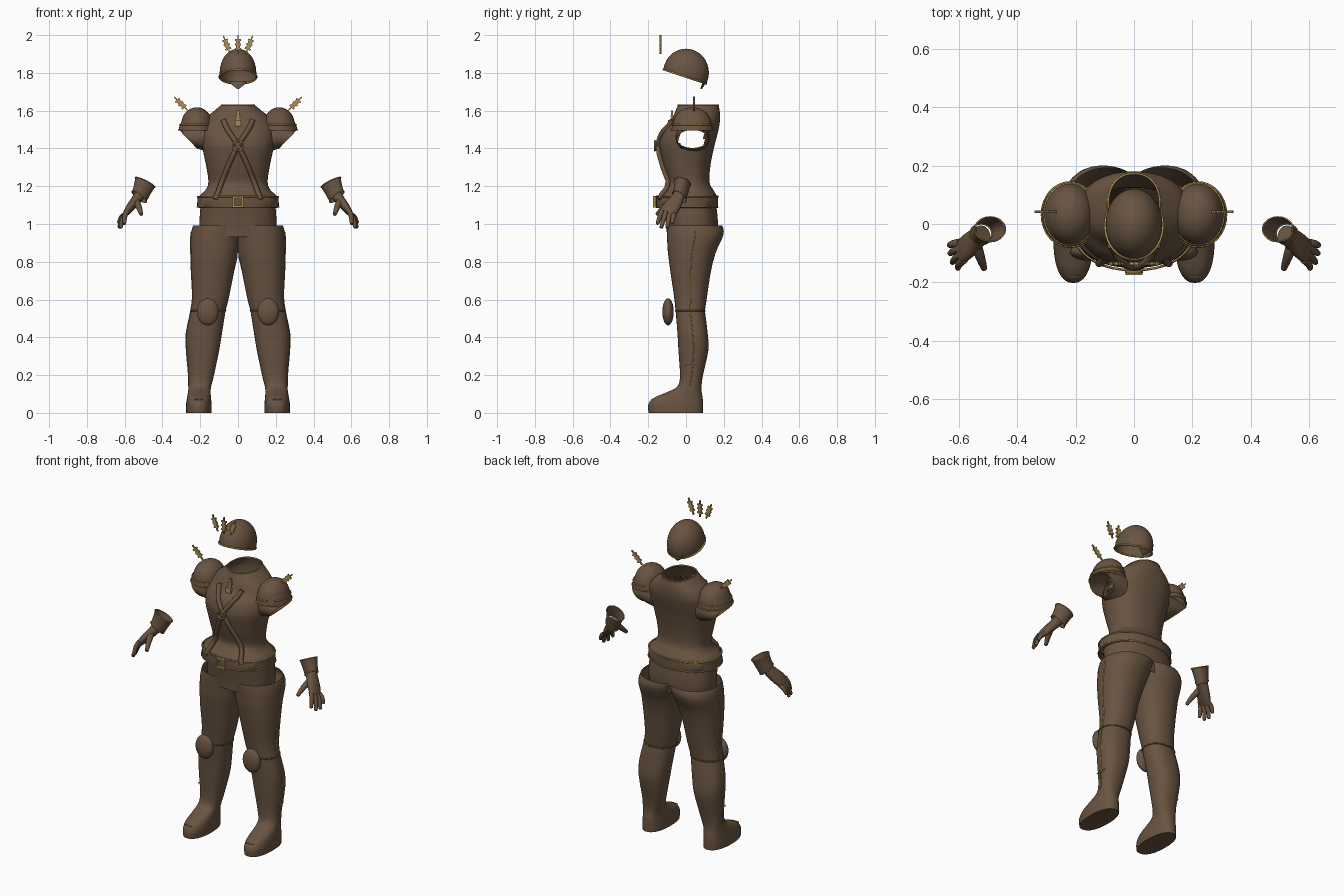
import bpy, bmesh, math
from mathutils import Matrix, Vector

cube = bpy.data.objects.get("Cube")
if cube:
    bpy.data.objects.remove(cube)


def material(name, rgb):
    m = bpy.data.materials.new(name)
    m.use_nodes = True
    m.diffuse_color = (*rgb, 1)
    m.node_tree.nodes["Principled BSDF"].inputs["Base Color"].default_value = (*rgb, 1)
    return m


LEATHER = material("brown leather", (0.14, 0.088, 0.053))
BRASS = material("brass", (0.42, 0.28, 0.085))
SIDES = ((1, "left_"), (-1, "right_"))


def finish(name, bm, mat):
    bmesh.ops.recalc_face_normals(bm, faces=bm.faces[:])
    mesh = bpy.data.meshes.new(name)
    bm.to_mesh(mesh)
    bm.free()
    mesh.materials.append(mat)
    ob = bpy.data.objects.new(name, mesh)
    bpy.context.collection.objects.link(ob)
    bpy.ops.object.select_all(action='DESELECT')
    ob.select_set(True)
    bpy.context.view_layer.objects.active = ob
    bpy.ops.object.shade_smooth_by_angle(angle=math.radians(45))
    return ob


def spline(rows, steps):
    """Catmull-Rom interpolation between rows of numbers."""
    out = []
    for i in range(len(rows) - 1):
        a, b, c, d = (rows[min(max(i + k, 0), len(rows) - 1)] for k in (-1, 0, 1, 2))
        for k in range(steps):
            t = k / steps
            out.append([q + t / 2 * (r - p + t * (2*p - 5*q + 4*r - s + t * (3*(q - r) + s - p)))
                        for p, q, r, s in zip(a, b, c, d)])
    return out + [list(rows[-1])]


def ring(z, x0, x1, y0, y1):
    """Level ring given by its limits, as centre, u axis and v axis."""
    return [(x0 + x1) / 2, (y0 + y1) / 2, z, (x1 - x0) / 2, 0, 0, 0, (y1 - y0) / 2, 0]


def loft(name, rings, side=1, power=2, n=32, steps=1, caps=(False, False),
         mat=LEATHER, half=False, hole=None):
    bm = bmesh.new()
    loops = []
    for r in spline(rings, steps):
        c, u, v = Vector(r[:3]), Vector(r[3:6]), Vector(r[6:])
        loop = []
        for i in range(n):
            a = math.tau * i / n
            cs, sn = math.cos(a), math.sin(a)
            p = (c + u * math.copysign(abs(cs) ** (2 / power), cs)
                 + v * math.copysign(abs(sn) ** (2 / power), sn))
            if half:
                p.x = max(p.x, 0.001)
            p.x *= side
            loop.append(bm.verts.new(p))
        loops.append(loop)
    for a, b in zip(loops, loops[1:]):
        for i in range(n):
            j = (i + 1) % n
            bm.faces.new((a[i], a[j], b[j], b[i]))
    for use, loop in zip(caps, (loops[0], loops[-1])):
        if use:
            bm.faces.new(loop)
    if hole:
        gone = [f for f in bm.faces if hole(f.calc_center_median())]
        bmesh.ops.delete(bm, geom=gone, context='FACES')
    return finish(name, bm, mat)


def limb(name, pts, radii, side):
    """Round-ended tube through points."""
    pts = [Vector(p) for p in pts]
    d = (pts[-1] - pts[0]).normalized()
    u = d.cross(Vector((0, 1, 0))).normalized()
    v = d.cross(u)
    rows = [[*p, *(u * r), *(v * r)] for p, r in zip(pts, radii)]
    tip, r = pts[-1], radii[-1]
    rows += [[*(tip + d * r * 0.6), *(u * r * k), *(v * r * k)] for k in (0.75,)]
    rows += [[*(tip + d * r * 0.9), *(u * r * 0.3), *(v * r * 0.3)]]
    loft(name, rows, side, n=12, steps=2, caps=(True, True))


def piping(name, pts, radius, closed=False, side=1, mat=BRASS, res=1):
    cu = bpy.data.curves.new(name, 'CURVE')
    cu.dimensions = '3D'
    cu.bevel_depth = radius
    cu.bevel_resolution = res
    cu.use_fill_caps = True
    sp = cu.splines.new('POLY')
    sp.points.add(len(pts) - 1)
    for q, p in zip(sp.points, pts):
        q.co = (p[0] * side, p[1], p[2], 1)
    sp.use_cyclic_u = closed
    cu.materials.append(mat)
    ob = bpy.data.objects.new(name, cu)
    bpy.context.collection.objects.link(ob)
    bpy.ops.object.select_all(action='DESELECT')
    ob.select_set(True)
    bpy.context.view_layer.objects.active = ob
    bpy.ops.object.convert(target='MESH')


def edge(r, power=2, n=40, grow=1.0):
    """Points around a ring, for piping."""
    c, u, v = Vector(r[:3]), Vector(r[3:6]) * grow, Vector(r[6:]) * grow
    pts = []
    for i in range(n):
        cs, sn = math.cos(math.tau * i / n), math.sin(math.tau * i / n)
        pts.append(c + u * math.copysign(abs(cs) ** (2 / power), cs)
                   + v * math.copysign(abs(sn) ** (2 / power), sn))
    return pts


def boxes(name, items, base=Matrix()):
    bm = bmesh.new()
    for pos, size in items:
        bmesh.ops.create_cube(bm, size=1, matrix=base @ Matrix.Translation(pos) @ Matrix.Diagonal((*size, 1)))
    finish(name, bm, BRASS)


# Torso: hollow jacket with open collar and armholes
TORSO = [ring(z, -x, x, y0, y1) for z, x, y0, y1 in (
    (1.12, .208, -.15, .165), (1.15, .203, -.145, .162), (1.18, .172, -.12, .145), (1.22, .157, -.1, .125),
    (1.3, .167, -.12, .128), (1.4, .188, -.14, .147), (1.45, .195, -.135, .16), (1.49, .195, -.118, .17),
    (1.53, .185, -.085, .178), (1.57, .16, -.068, .18), (1.6, .125, -.055, .178), (1.63, .088, -.042, .172))]
loft("jacket", TORSO, power=2.3, n=64, steps=4,
     hole=lambda p: abs(p.x) > .11 and abs(p.z - 1.445) < .055 and abs(p.y - .03) < .065)
piping("collar_piping", edge(TORSO[-1], 2.3), .004, True)

# Belt, pelvis and buckle
BELT = [ring(z, -x, x, -.158, .17) for z, x in ((1.085, .208), (1.09, .217), (1.145, .214), (1.15, .204))]
loft("belt", BELT, power=2.2, n=48)
for k, label in ((1, "lower"), (2, "upper")):
    piping(label + "_belt_piping", edge(BELT[k], 2.2), .004, True)
loft("pelvis", [ring(.93, -.2, .2, -.1, .16), ring(1.0, -.205, .205, -.105, .17),
                ring(1.1, -.198, .198, -.12, .16)], power=2.3, n=48, steps=2)
boxes("belt_buckle", [((s * .024, -.167, 1.117), (.01, .014, .06)) for s in (1, -1)]
      + [((0, -.167, 1.117 + s * .025), (.058, .014, .01)) for s in (1, -1)])


# Crossed chest straps with a ring and a collar clasp
def chest(x, z):
    rows = spline(TORSO, 8)
    r = min(rows, key=lambda q: abs(q[2] - z))
    return r[1] - r[7] * (1 - abs(x / r[3]) ** 2.3) ** (1 / 2.3)


for s, label in SIDES:
    path = spline([(.078, 1.55), (.055, 1.5), (0, 1.415), (-.055, 1.3), (-.12, 1.13)], 5)
    piping(label + "chest_strap", [(x, chest(x, z) - .006, z) for x, z in path], .014, side=s, mat=LEATHER, res=2)
piping("chest_ring", [(.026 * math.cos(a), -.164, 1.415 + .026 * math.sin(a))
                      for a in (math.tau * i / 24 for i in range(24))], .005, True)
boxes("collar_clasp", [((0, -.088, 1.535), (.034, .014, .03)), ((0, -.074, 1.57), (.014, .01, .06)),
                       ((0, -.076, 1.57), (.026, .01, .008))])

# Legs: trousers over tall boots
LEG = [ring(*r) for r in (
    (0, .14, .275, -.198, .09), (.045, .14, .275, -.2, .09), (.08, .143, .27, -.17, .088),
    (.11, .145, .265, -.1, .083), (.14, .142, .262, -.045, .082), (.2, .127, .262, -.032, .09),
    (.33, .1, .273, -.04, .118), (.42, .085, .274, -.045, .115), (.54, .066, .25, -.055, .1),
    (.62, .046, .241, -.064, .112), (.75, .02, .247, -.083, .132), (.85, -.004, .25, -.096, .158),
    (.92, -.02, .251, -.1, .19), (.96, -.035, .247, -.102, .2), (.992, -.06, .238, -.103, .192))]
for s, label in SIDES:
    loft(label + "boot", LEG[:9], s, power=2.3, n=40, steps=3, caps=(True, False))
    loft(label + "trouser_leg", LEG[8:], s, power=2.2, n=48, steps=3, half=True)
    piping(label + "side_seam", [(r[0] + r[3], r[1], r[2]) for r in spline(LEG[4:14], 3)], .003, side=s)
    piping(label + "boot_seam", [p for p in edge(LEG[8], 2.3, grow=1.005)], .004, True, s, LEATHER)
    piping(label + "boot_stitch", [(.264, -.005, .25), (.268, .03, .25), (.264, .065, .25)], .003, side=s)
    piping(label + "ankle_stitch", [(.185, -.182, .072), (.23, -.182, .072)], .003, side=s)
    bm = bmesh.new()
    bmesh.ops.create_uvsphere(bm, u_segments=32, v_segments=16, radius=1,
                              matrix=Matrix.Translation((s * .16, -.095, .535)) @ Matrix.Diagonal((.058, .03, .072, 1)))
    finish(label + "knee_pad", bm, LEATHER)


# Flat brass spark tubes
def spark_tube(name, pos, angle):
    parts = [((0, 0, 0), (.007, .009, .1)), ((0, 0, 0), (.022, .009, .05))]
    parts += [((0, 0, z), (.032, .0095, .009)) for z in (-.024, 0, .024)]
    boxes(name, parts, Matrix.Translation(pos) @ Matrix.Rotation(angle, 4, 'Y'))


# Shoulders: open sleeve, domed pad and spark tube
for s, label in SIDES:
    sleeve = [[.15, .035, 1.46, .0, 0, .085, 0, .09, 0], [.21, .035, 1.457, .03, 0, .07, 0, .09, 0],
              [.262, .035, 1.45, .048, 0, .05, 0, .085, 0]]
    loft(label + "sleeve", sleeve, s, steps=3)
    piping(label + "sleeve_piping", edge(sleeve[-1]), .003, True, s)
    dome = [ring(1.498, .125, .315, -.078, .142), ring(1.525, .132, .308, -.072, .138)]
    for i in range(1, 9):
        a = i * math.pi / 16.2
        k = math.cos(a)
        dome.append(ring(1.528 + .09 * math.sin(a), .218 - .082*k, .218 + .082*k, .033 - .102*k, .033 + .102*k))
    loft(label + "shoulder_pad", dome, s, caps=(False, True))
    for k in (0, 1):
        piping(label + ("pad_rim", "pad_piping")[k], edge(dome[k]), .004, True, s)
    spark_tube(label + "shoulder_spark_tube", (s * .303, .042, 1.637), s * math.pi / 4)

# Gloves: flared cuff, palm, fingers and thumb
W = Vector((-.2, -.9, .4)).normalized()
U = Vector((.085, -.065, -.095)).cross(W).normalized()
for s, label in SIDES:
    cuff = [[.492, -.018, 1.22, .052, 0, .025, 0, -.042, .012], [.508, -.026, 1.18, .043, 0, .025, 0, -.038, .015],
            [.523, -.035, 1.145, .038, 0, .026, 0, -.036, .018]]
    loft(label + "glove_cuff", cuff, s, steps=3, n=24)
    for k, part in ((0, "cuff_piping"), (2, "wrist_piping")):
        piping(label + part, edge(cuff[k], n=24), .003, True, s)
    palm = [[*c, *(U * a), *(W * b)] for c, a, b in (
        ((.515, -.032, 1.16), .03, .03), ((.545, -.055, 1.12), .026, .038),
        ((.573, -.08, 1.085), .022, .044), ((.596, -.1, 1.055), .014, .04))]
    loft(label + "palm", palm, s, power=2.4, n=24, steps=3, caps=(True, True))
    knuckle = Vector((.588, -.093, 1.066))
    tips = ((.602, -.15, 1.005), (.62, -.13, .985), (.628, -.1, .985), (.63, -.072, 1.01))
    for i, tip in enumerate(tips):
        base = knuckle + W * (.033 - .022 * i)
        mid = (base + Vector(tip)) / 2 + Vector((.006, 0, .004))
        limb(label + ("index", "middle", "ring", "little")[i] + "_finger", (base, mid, tip), (.014, .013, .01), s)
    limb(label + "thumb", ((.54, -.07, 1.12), (.525, -.115, 1.09), (.513, -.15, 1.055)), (.02, .016, .011), s)

# Helmet: open dome cut on a slope, with rim, nape flap and three spark tubes
HX, HY, HZ, MID = .097, .121, .128, 1.8
bm = bmesh.new()
bmesh.ops.create_uvsphere(bm, u_segments=40, v_segments=24, radius=1,
                          matrix=Matrix.Translation((0, 0, MID)) @ Matrix.Diagonal((HX, HY, HZ, 1)))
bmesh.ops.bisect_plane(bm, geom=bm.verts[:] + bm.edges[:] + bm.faces[:], plane_co=(0, 0, 1.778),
                       plane_no=(0, .33, 1), clear_inner=True)
finish("helmet", bm, LEATHER)
rim = []
for i in range(40):
    a, k = math.tau * i / 40, 1
    for _ in range(8):
        z = 1.778 - .33 * HY * k * math.sin(a)
        k = math.sqrt(1 - ((z - MID) / HZ) ** 2)
    rim.append((HX * k * math.cos(a) * 1.03, HY * k * math.sin(a), z))
piping("helmet_rim", rim, .005, True)
loft("nape_flap", [[0, .1, 1.755, .055, 0, 0, 0, .008, 0], [0, .09, 1.735, .03, 0, 0, 0, .008, 0],
                   [0, .08, 1.715, .005, 0, 0, 0, .004, 0]], n=12, caps=(True, True))
for k, label in ((-1, "right"), (0, "centre"), (1, "left")):
    spark_tube(label + "_helmet_spark_tube", (k * .06, -.135, 1.95), k * .36)
